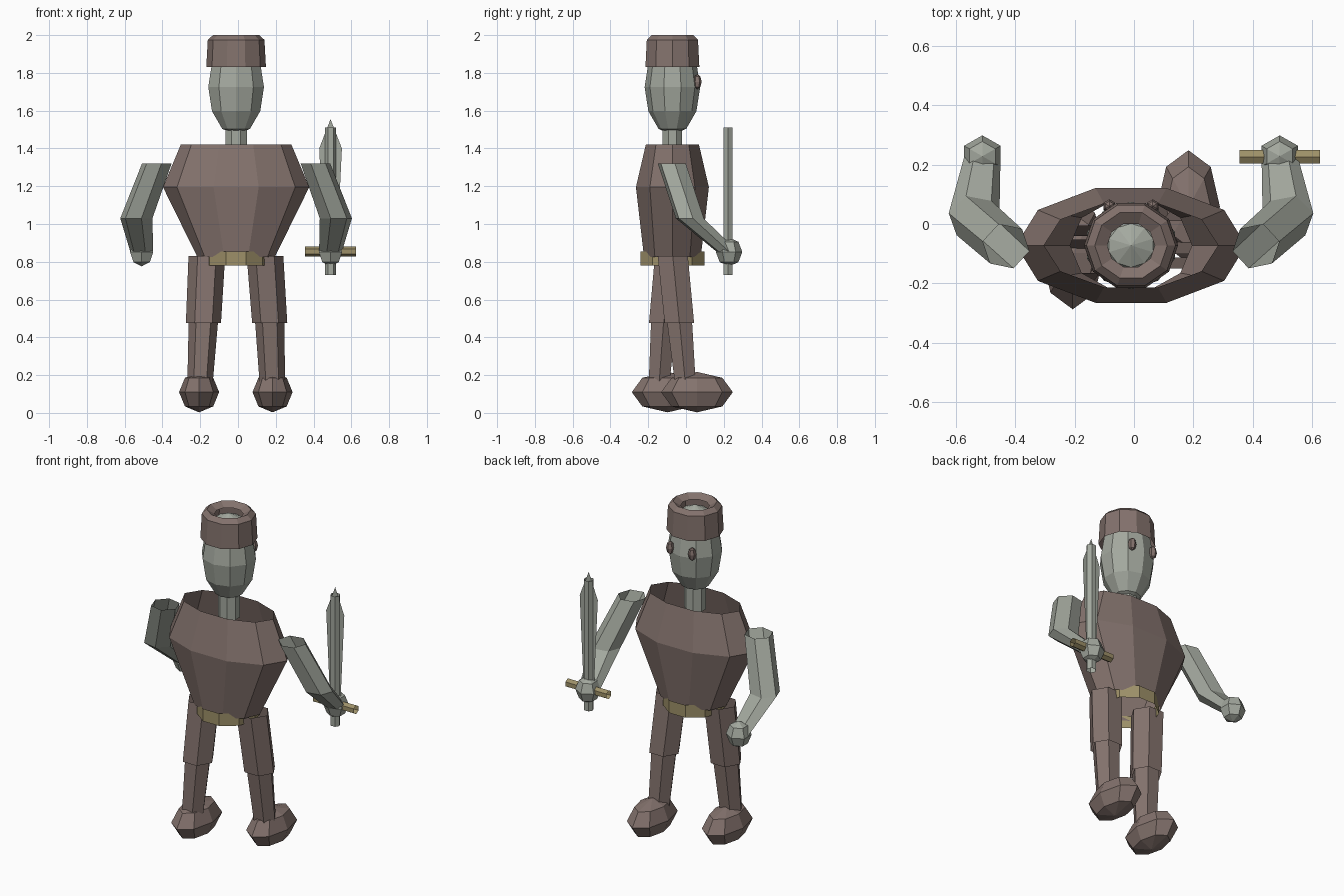
import bpy, bmesh, math
from mathutils import Matrix

if "Cube" in bpy.data.objects:
    bpy.data.objects.remove(bpy.data.objects["Cube"])


def material(name, rgb):
    m = bpy.data.materials.new(name)
    m.diffuse_color = (*rgb, 1)
    m.use_nodes = True
    m.node_tree.nodes["Principled BSDF"].inputs["Base Color"].default_value = m.diffuse_color
    return m


BROWN = material("dull brown", (0.23, 0.17, 0.153))
GREY = material("pale grey", (0.37, 0.395, 0.345))
GOLD = material("dull gold", (0.34, 0.28, 0.14))
CX, CY = -0.01, -0.072   # body axis


def finish(name, bm, mat):
    bmesh.ops.recalc_face_normals(bm, faces=bm.faces[:])
    me = bpy.data.meshes.new(name)
    bm.to_mesh(me)
    bm.free()
    me.materials.append(mat)
    ob = bpy.data.objects.new(name, me)
    bpy.context.collection.objects.link(ob)
    return ob


def tube(name, rings, n, mat, turn=0.0, matrix=None):
    """Open loft through level rings given as (x, y, z, rx, ry)."""
    bm = bmesh.new()
    loops = []
    for x, y, z, rx, ry in rings:
        loops.append([bm.verts.new((x + rx * math.cos(turn + 2 * math.pi * i / n),
                                    y + ry * math.sin(turn + 2 * math.pi * i / n), z))
                      for i in range(n)])
    for a, b in zip(loops, loops[1:]):
        for i in range(n):
            j = (i + 1) % n
            bm.faces.new((a[i], a[j], b[j], b[i]))
    if matrix:
        bm.transform(matrix)
    return finish(name, bm, mat)


def ball(name, centre, radii, segs, rings, mat):
    bm = bmesh.new()
    bmesh.ops.create_uvsphere(bm, u_segments=segs, v_segments=rings, radius=1,
                              matrix=Matrix.Translation(centre) @ Matrix.Diagonal((*radii, 1)))
    return finish(name, bm, mat)


# head, neck, eyes and open-topped hat
ball("head", (CX, CY, 1.725), (0.155, 0.147, 0.255), 10, 6, GREY)
tube("neck", [(CX, CY, 1.36, 0.062, 0.056), (CX, CY, 1.53, 0.062, 0.056)], 8, GREY, math.pi / 8)
tube("hat", [(CX, CY, z, r, r * 0.95) for r, z in
             ((0.158, 1.83), (0.15, 1.975), (0.122, 2.0), (0.08, 1.975))], 10, BROWN)
for side, x in (("left", -0.083), ("right", 0.063)):
    ball(side + "_eye", (x, 0.06, 1.753), (0.023, 0.023, 0.04), 6, 4, BROWN)

# torso shell, open at both ends, and belt
tube("torso", [(CX, CY, 1.42, 0.293, 0.148), (CX, CY, 1.195, 0.387, 0.203),
               (CX, CY, 0.825, 0.205, 0.158)], 10, BROWN)
tube("belt", [(CX, CY, 0.855, 0.173, 0.178), (CX, CY, 0.78, 0.173, 0.178)], 10, GOLD)

# arms and hands
for side, s in (("left", -1), ("right", 1)):
    def px(x):
        return CX + s * x
    tube(side + "_arm", [(px(0.42), -0.075, 1.32, 0.08, 0.078),
                         (px(0.528), 0.02, 1.03, 0.087, 0.078),
                         (px(0.5), 0.215, 0.855, 0.062, 0.058)],
         6, GREY, s * math.radians(12))
    ball(side + "_hand", (px(0.5), 0.228, 0.852), (0.071, 0.07, 0.076), 6, 4, GREY)

# legs in mid stride: x and y at hip, knee, ankle and foot
for side, hip, knee, ankle, foot in (
        ("left", (-0.165, -0.085), (-0.183, -0.118), (-0.203, -0.145), (-0.206, -0.097)),
        ("right", (0.143, -0.07), (0.168, -0.035), (0.183, 0.0), (0.183, 0.058))):
    tube(side + "_thigh", [(*hip, 0.83, 0.097, 0.092), (*knee, 0.475, 0.093, 0.09)], 6, BROWN)
    tube(side + "_shin", [(*knee, 0.49, 0.078, 0.077), (*ankle, 0.12, 0.066, 0.062)], 6, BROWN)
    ball(side + "_foot", (*foot, 0.11), (0.106, 0.19, 0.107), 8, 4, BROWN)

# sword: central bar with grip, flat blade and crossguard
SX, SY = 0.49, 0.222
tube("sword_bar", [(SX, SY, 0.73, 0.029, 0.027), (SX, SY, 1.51, 0.029, 0.027)], 6, GREY)
bm = bmesh.new()
half = [(0.035, 0.88), (0.06, 1.4), (0.0, 1.555)]
outline = half + [(-x, z) for x, z in reversed(half[:2])]
bm.faces.new([bm.verts.new((SX + x, SY, z)) for x, z in outline])
finish("sword_blade", bm, GREY)
tube("sword_guard", [(0, 0, -0.136, 0.026, 0.026), (0, 0, 0.136, 0.026, 0.026)], 6, GOLD, 0,
     Matrix.Translation((SX, SY + 0.004, 0.855)) @ Matrix.Rotation(math.pi / 2, 4, 'Y'))
